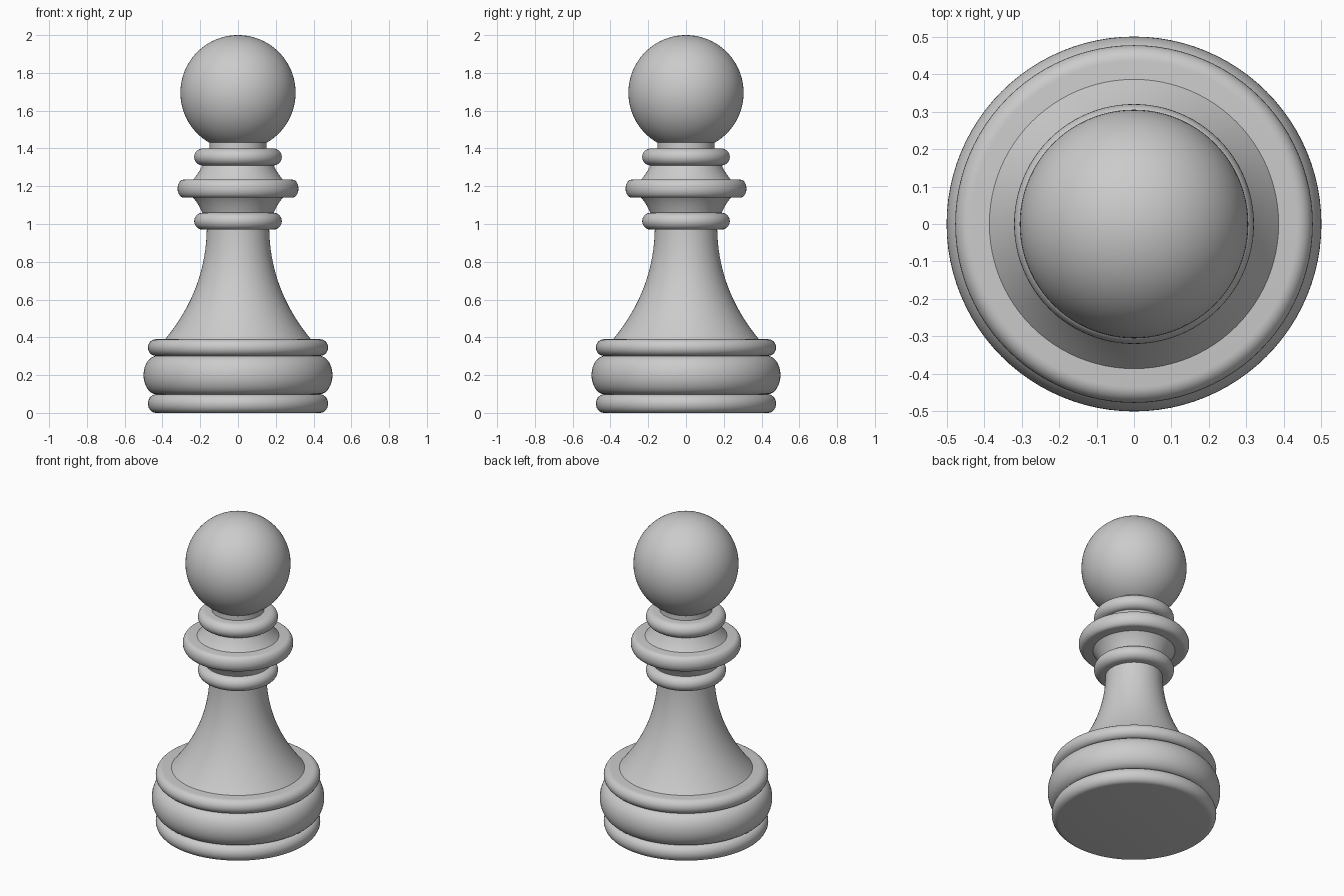
import bpy, math

cube = bpy.data.objects.get("Cube")
if cube:
    bpy.data.objects.remove(cube, do_unlink=True)

SEGMENTS = 96

grey = bpy.data.materials.new("plain grey")
grey.use_nodes = True
grey.diffuse_color = (0.6, 0.6, 0.6, 1)
grey.node_tree.nodes["Principled BSDF"].inputs["Base Color"].default_value = (0.6, 0.6, 0.6, 1)


def lathe(name, profile):
    """Revolve an (r, z) profile, listed bottom to top, with capped ends."""
    verts, faces = [], []
    for r, z in profile:
        for i in range(SEGMENTS):
            a = 2 * math.pi * i / SEGMENTS
            verts.append((r * math.cos(a), r * math.sin(a), z))
    for k in range(len(profile) - 1):
        for i in range(SEGMENTS):
            a, b = k * SEGMENTS + i, k * SEGMENTS + (i + 1) % SEGMENTS
            faces.append((a, b, b + SEGMENTS, a + SEGMENTS))
    last = len(verts) - SEGMENTS
    faces.append(tuple(reversed(range(SEGMENTS))))
    faces.append(tuple(range(last, len(verts))))
    mesh = bpy.data.meshes.new(name)
    mesh.from_pydata(verts, [], faces)
    obj = bpy.data.objects.new(name, mesh)
    bpy.context.collection.objects.link(obj)
    finish(obj)
    return obj


def finish(obj):
    obj.data.materials.append(grey)
    bpy.ops.object.select_all(action='DESELECT')
    obj.select_set(True)
    bpy.context.view_layer.objects.active = obj
    bpy.ops.object.shade_smooth_by_angle(angle=math.radians(35))


def ring(name, z0, z1, r_flat, r_max, steps=14):
    """Disc with a rounded rim bulging from r_flat to r_max."""
    mid, half = (z0 + z1) / 2, (z1 - z0) / 2
    angles = [math.pi * (i / steps - 0.5) for i in range(steps + 1)]
    return lathe(name, [(r_flat + (r_max - r_flat) * math.cos(a), mid + half * math.sin(a))
                        for a in angles])


def curve(p0, p1, p2, p3, steps=20):
    """Cubic Bezier profile."""
    pts = []
    for i in range(steps + 1):
        t = i / steps
        w = ((1 - t) ** 3, 3 * t * (1 - t) ** 2, 3 * t * t * (1 - t), t ** 3)
        pts.append(tuple(sum(f * p[k] for f, p in zip(w, (p0, p1, p2, p3))) for k in (0, 1)))
    return pts


# Base
ring("base_foot", 0.0, 0.098, 0.435, 0.477)
ring("base_bulge", 0.098, 0.302, 0.43, 0.5, 20)
ring("base_top_ring", 0.302, 0.39, 0.435, 0.477)

# Flared stem
lathe("stem", curve((0.39, 0.385), (0.27, 0.53), (0.168, 0.72), (0.165, 0.98)))

# Collar stack
ring("lower_collar", 0.97, 1.06, 0.187, 0.232)
lathe("collar_flare", curve((0.187, 1.055), (0.198, 1.08), (0.215, 1.115), (0.242, 1.145), 8))
ring("wide_collar", 1.14, 1.235, 0.288, 0.32)
lathe("collar_taper", curve((0.242, 1.23), (0.215, 1.26), (0.198, 1.29), (0.187, 1.315), 8))
ring("upper_collar", 1.31, 1.40, 0.187, 0.232)
lathe("neck", [(0.152, 1.395), (0.152, 1.45)])

# Ball head
bpy.ops.mesh.primitive_uv_sphere_add(segments=SEGMENTS, ring_count=48, radius=0.305,
                                     location=(0, 0, 1.695))
head = bpy.context.object
head.name = "ball_head"
finish(head)
